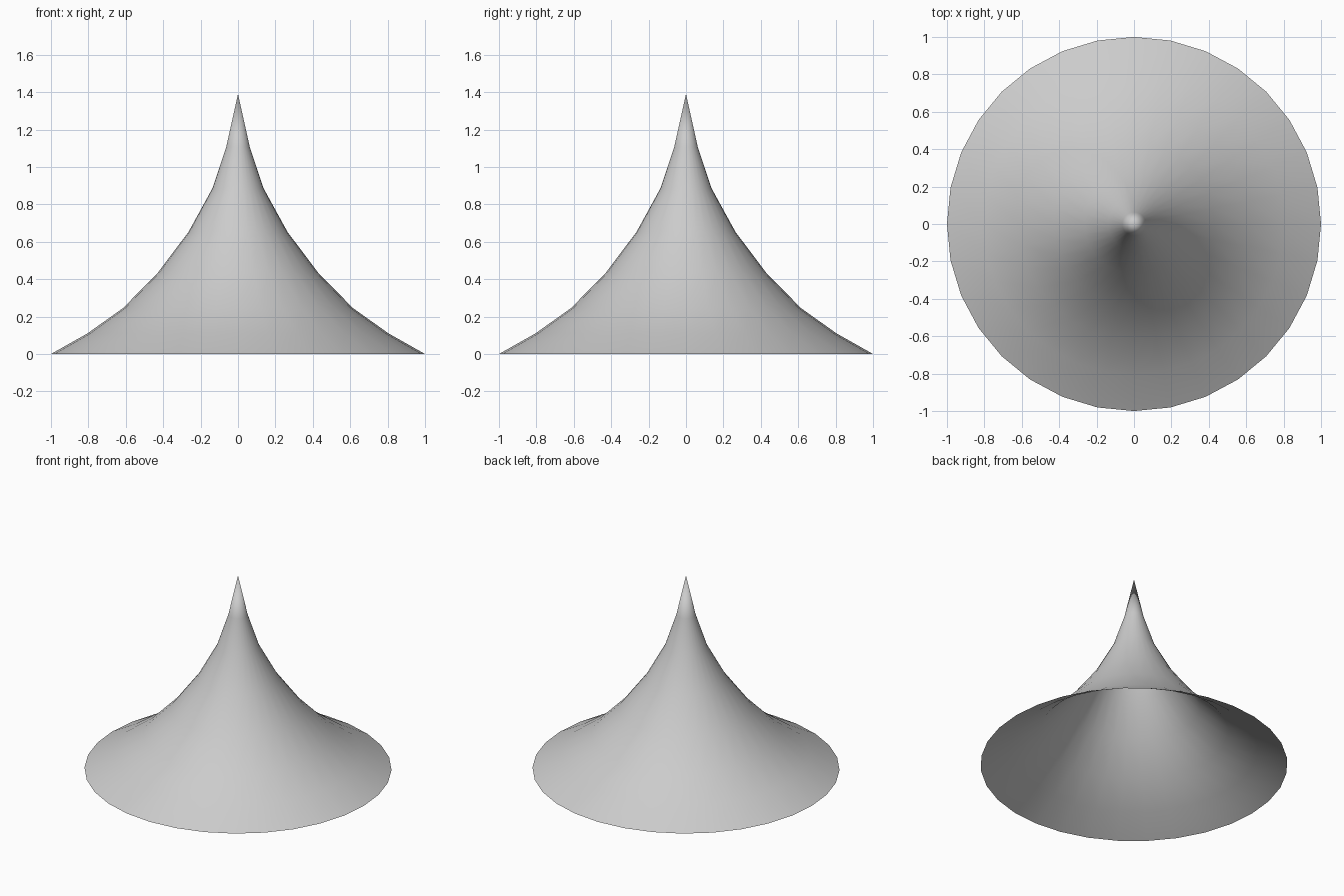
import bpy, bmesh
from math import cos, sin, tau

if "Cube" in bpy.data.objects:
    bpy.data.objects.remove(bpy.data.objects["Cube"])

SIDES = 32
APEX_Z = 1.39
# (radius, height) from the rim up to just below the tip
PROFILE = [(1.0, 0.0), (0.805, 0.11), (0.615, 0.245), (0.43, 0.433),
           (0.265, 0.652), (0.137, 0.885), (0.063, 1.107)]

# Hollow flared spire, open underneath
bm = bmesh.new()
rings = [[bm.verts.new((r * cos(tau * i / SIDES), r * sin(tau * i / SIDES), z))
          for i in range(SIDES)] for r, z in PROFILE]
tip = bm.verts.new((0, 0, APEX_Z))
for i in range(SIDES):
    j = (i + 1) % SIDES
    for low, high in zip(rings, rings[1:]):
        bm.faces.new((low[i], low[j], high[j], high[i]))
    bm.faces.new((rings[-1][i], rings[-1][j], tip))
for face in bm.faces:
    face.smooth = True

mesh = bpy.data.meshes.new("flared_spire")
bm.to_mesh(mesh)
bm.free()
spire = bpy.data.objects.new("flared_spire", mesh)
bpy.context.collection.objects.link(spire)
